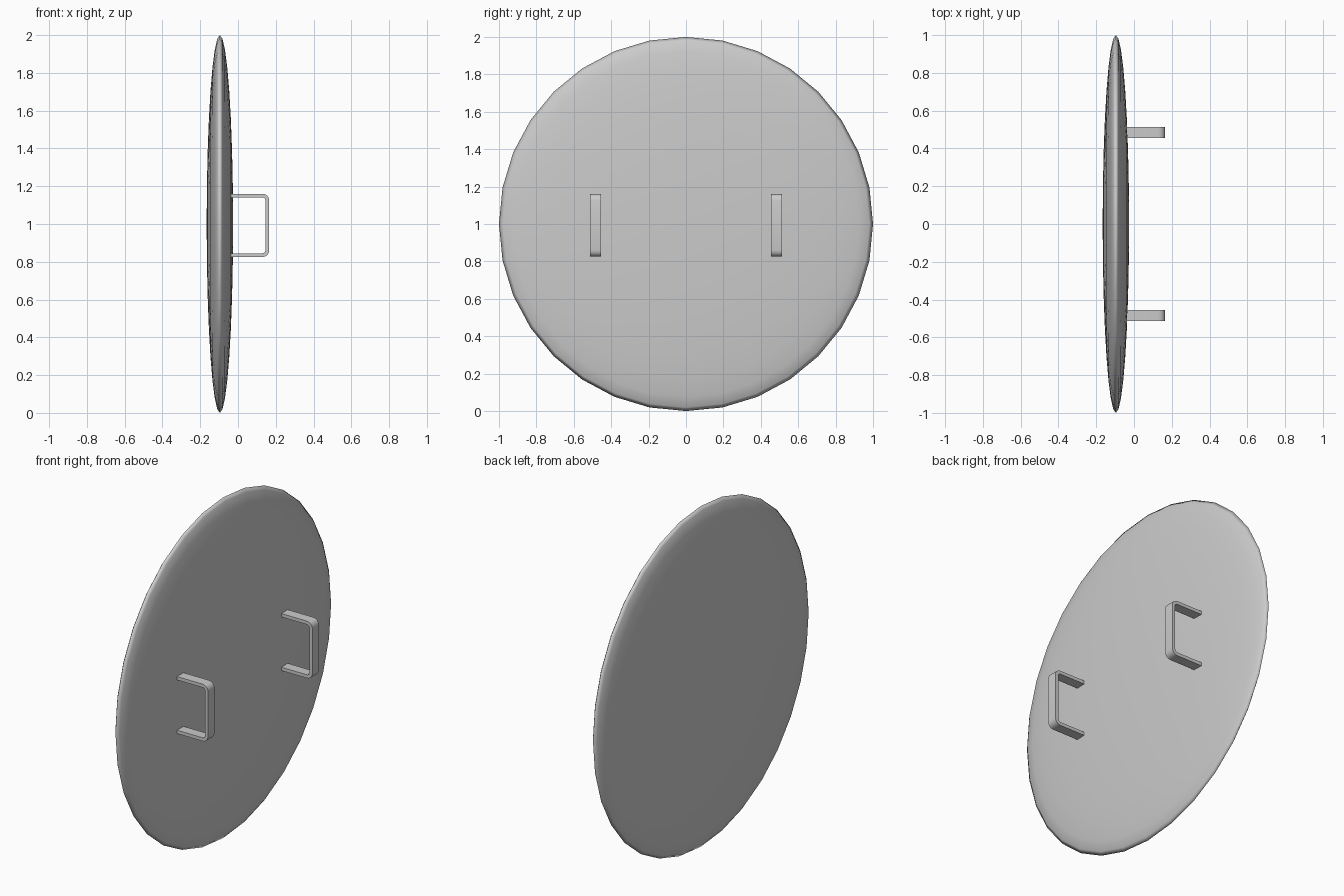
import bpy, math

if "Cube" in bpy.data.objects:
    bpy.data.objects.remove(bpy.data.objects["Cube"])

# Lens-shaped disc: flattened sphere with its poles along x
bpy.ops.mesh.primitive_uv_sphere_add(segments=32, ring_count=16, radius=1)
disc = bpy.context.object
disc.name = "disc"
disc.rotation_euler = (0, math.pi / 2, 0)
disc.scale = (1, 1, 0.07)
disc.location = (-0.096, 0, 1)
bpy.ops.object.transform_apply(location=True, rotation=True, scale=True)
bpy.ops.object.shade_smooth()


def bracket_profile(inset):
    """U-shaped line in (x, z) with rounded corners, moved inward by inset."""
    xo, zb, zt, r = 0.165 - inset, 0.825 + inset, 1.16 - inset, 0.035 - inset
    pts = [(-0.045, zt)]
    for cz, start in ((zt - r, 90), (zb + r, 0)):
        for i in range(5):
            a = math.radians(start - i * 22.5)
            pts.append((xo - r + r * math.cos(a), cz + r * math.sin(a)))
    return pts + [(-0.045, zb)]


def handle(name, y, width=0.06):
    outline = bracket_profile(0) + bracket_profile(0.02)[::-1]
    n, half = len(outline), len(outline) // 2
    verts = [(x, y + s * width / 2, z) for s in (-1, 1) for x, z in outline]
    faces = [(i, (i + 1) % n, n + (i + 1) % n, n + i) for i in range(n)]
    # Side faces as strips of quads
    for i in range(half - 1):
        j = n - 1 - i
        faces.append((i, j, j - 1, i + 1))
        faces.append((n + i, n + i + 1, n + j - 1, n + j))
    mesh = bpy.data.meshes.new(name)
    mesh.from_pydata(verts, [], faces)
    ob = bpy.data.objects.new(name, mesh)
    bpy.context.collection.objects.link(ob)
    bpy.ops.object.select_all(action='DESELECT')
    ob.select_set(True)
    bpy.context.view_layer.objects.active = ob
    bpy.ops.object.mode_set(mode='EDIT')
    bpy.ops.mesh.select_all(action='SELECT')
    bpy.ops.mesh.normals_make_consistent(inside=False)
    bpy.ops.object.mode_set(mode='OBJECT')
    bpy.ops.object.shade_smooth_by_angle()


# Pair of grips on the +x face
handle("left_handle", -0.484)
handle("right_handle", 0.484)
